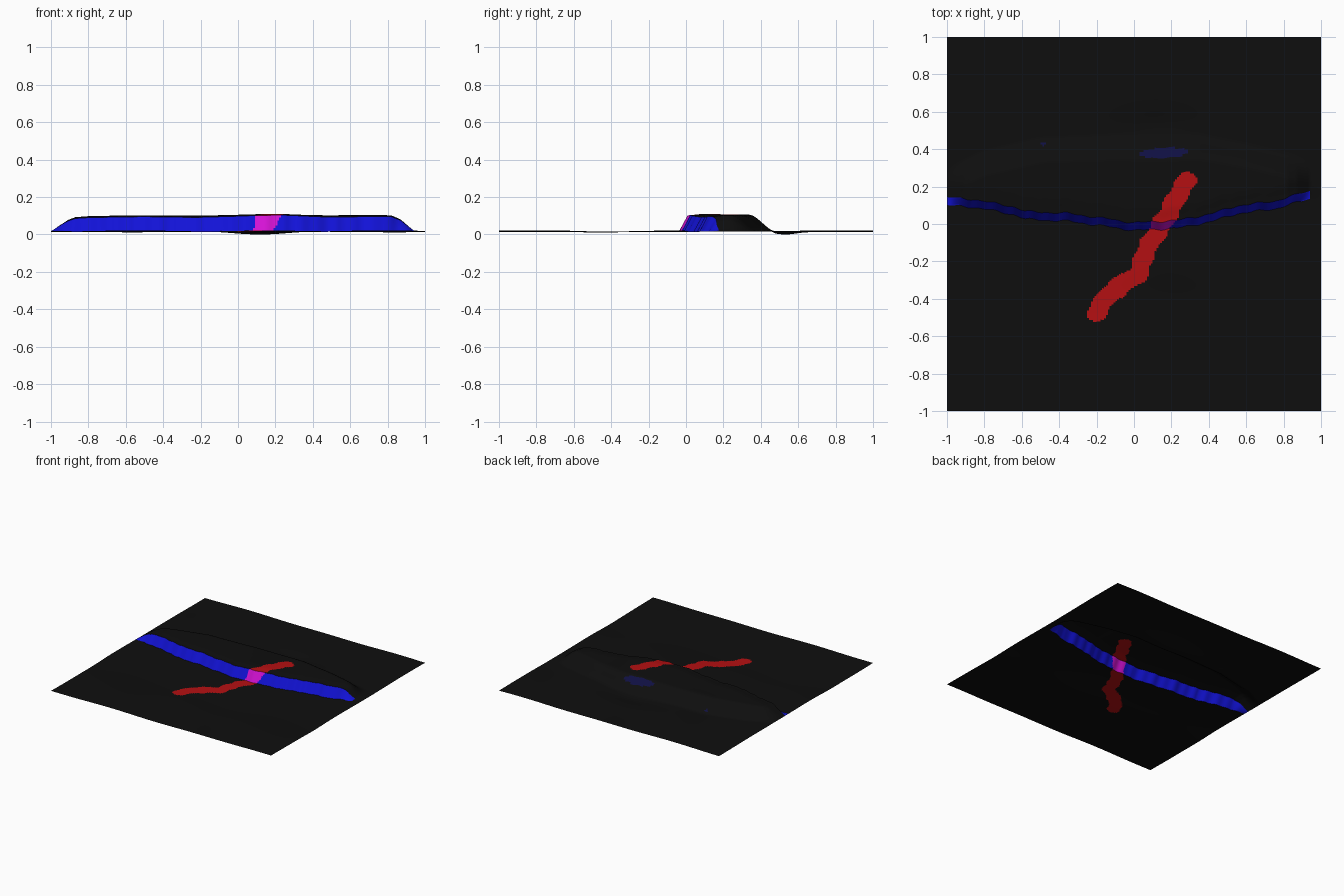
import bpy, bmesh, math
from mathutils import Vector

if "Cube" in bpy.data.objects:
    bpy.data.objects.remove(bpy.data.objects["Cube"])

# ---------- helpers ----------
def material(name, color):
    m = bpy.data.materials.new(name)
    m.diffuse_color = (*color, 1)
    m.use_nodes = True
    m.node_tree.nodes["Principled BSDF"].inputs["Base Color"].default_value = m.diffuse_color
    return m

def lerp_curve(pts, x):
    if x <= pts[0][0]:
        return pts[0][1]
    for (x0, y0), (x1, y1) in zip(pts, pts[1:]):
        if x <= x1:
            return y0 + (y1 - y0) * (x - x0) / (x1 - x0)
    return pts[-1][1]

def smooth(a, b, t):
    t = min(max((t - a) / (b - a), 0), 1)
    return t * t * (3 - 2 * t)

# ---------- terrain profiles along x ----------
SCARP = [(-1, .10), (-.86, .09), (-.64, .05), (-.58, .025), (-.35, .015), (-.1, -.02), (0, -.035),
         (.1, -.03), (.25, -.02), (.42, .015), (.55, .055), (.75, .08), (.94, .135), (1, .14)]
HEIGHT = [(-1, 0), (-.95, .035), (-.91, .06), (-.87, .075), (-.8, .08), (-.5, .087), (-.2, .083),
          (0, .085), (.25, .09), (.5, .085), (.75, .088), (.82, .086), (.87, .065), (.94, .006), (1, 0)]
BACK = [(-1, .16), (-.8, .25), (-.5, .32), (-.1, .335), (.35, .335), (.6, .29), (.85, .23), (1, .18)]
TRAIL = [Vector(p) for p in ((-.2, -.47), (-.13, -.37), (.02, -.27), (.07, -.13),
                             (.17, .03), (.22, .13), (.285, .235))]
WALL_W = .042

def scarp_y(x):
    return lerp_curve(SCARP, x) + .004 * math.sin(31 * x) + .003 * math.sin(67 * x + 1)

def ground(x, y):
    z = .017 + .003 * math.sin(5 * x + 1) * math.cos(4 * y) + .0015 * math.sin(9 * x + 7 * y)
    z -= .004 * math.exp(-((y + .43) / .15) ** 2)
    dip = math.exp(-((x - .12) / .2) ** 2 - ((y - .53) / .08) ** 2)
    return max(z - .014 * dip, 0.0)

def trail_distance(x, y):
    p, best = Vector((x, y)), 9
    for a, b in zip(TRAIL, TRAIL[1:]):
        d = b - a
        t = min(max((p - a).dot(d) / d.length_squared, 0), 1)
        best = min(best, (p - a - d * t).length)
    return best

def in_ellipse(x, y, cx, cy, rx, ry, tilt):
    return ((x - cx) / rx) ** 2 + ((y - cy - tilt * (x - cx)) / ry) ** 2 < 1

# ---------- terrain sheet: rows follow the scarp ----------
NX, LOW, WALL, HIGH = 200, 100, 6, 90
ROWS = LOW + WALL + HIGH
bm = bmesh.new()
grid = []
for j in range(ROWS + 1):
    row = []
    for i in range(NX + 1):
        x = -1 + 2 * i / NX
        foot = scarp_y(x)
        top = foot + WALL_W
        h = lerp_curve(HEIGHT, x)
        if j <= LOW:                                  # lower plain
            y, rise = -1 + (foot + 1) * j / LOW, 0
        elif j <= LOW + WALL:                         # scarp wall
            t = (j - LOW) / WALL
            y, rise = foot + WALL_W * t, h * .92 * t
        else:                                         # plateau and back slope
            t = (j - LOW - WALL) / HIGH
            y = top + (1 - top) * t
            back = lerp_curve(BACK, x)
            rise = h * (.92 + .08 * smooth(top, top + .08, y)) * (1 - smooth(back, back + .15, y))
        row.append(bm.verts.new((x, y, ground(x, y) + rise)))
    grid.append(row)

# colour by row (scarp), distance to trail and slope patches
for j in range(ROWS):
    for i in range(NX):
        f = bm.faces.new((grid[j][i], grid[j][i + 1], grid[j + 1][i + 1], grid[j + 1][i]))
        f.smooth = True
        c = f.calc_center_median()
        wall = LOW <= j < LOW + WALL and c.x < .94
        trail = trail_distance(c.x, c.y) < .05 + .006 * math.sin(60 * c.y)
        patch = (in_ellipse(c.x, c.y, .16, .38, .13, .028, .05)
                 or in_ellipse(c.x, c.y, -.485, .427, .016, .007, 0))
        f.material_index = 3 if wall and trail else 2 if wall else 1 if trail else 4 if patch else 0

mesh = bpy.data.meshes.new("terrain")
bm.to_mesh(mesh)
bm.free()
for m in (material("black ground", (.0045, .0045, .0045)),
          material("red trail", (.46, .005, .006)),
          material("blue scarp", (.006, .006, .68)),
          material("magenta crossing", (.66, .006, .66)),
          material("dark blue patch", (.005, .005, .055))):
    mesh.materials.append(m)
terrain = bpy.data.objects.new("terrain", mesh)
bpy.context.collection.objects.link(terrain)
bpy.context.view_layer.objects.active = terrain
terrain.select_set(True)
bpy.ops.object.shade_smooth_by_angle(angle=math.radians(40))
